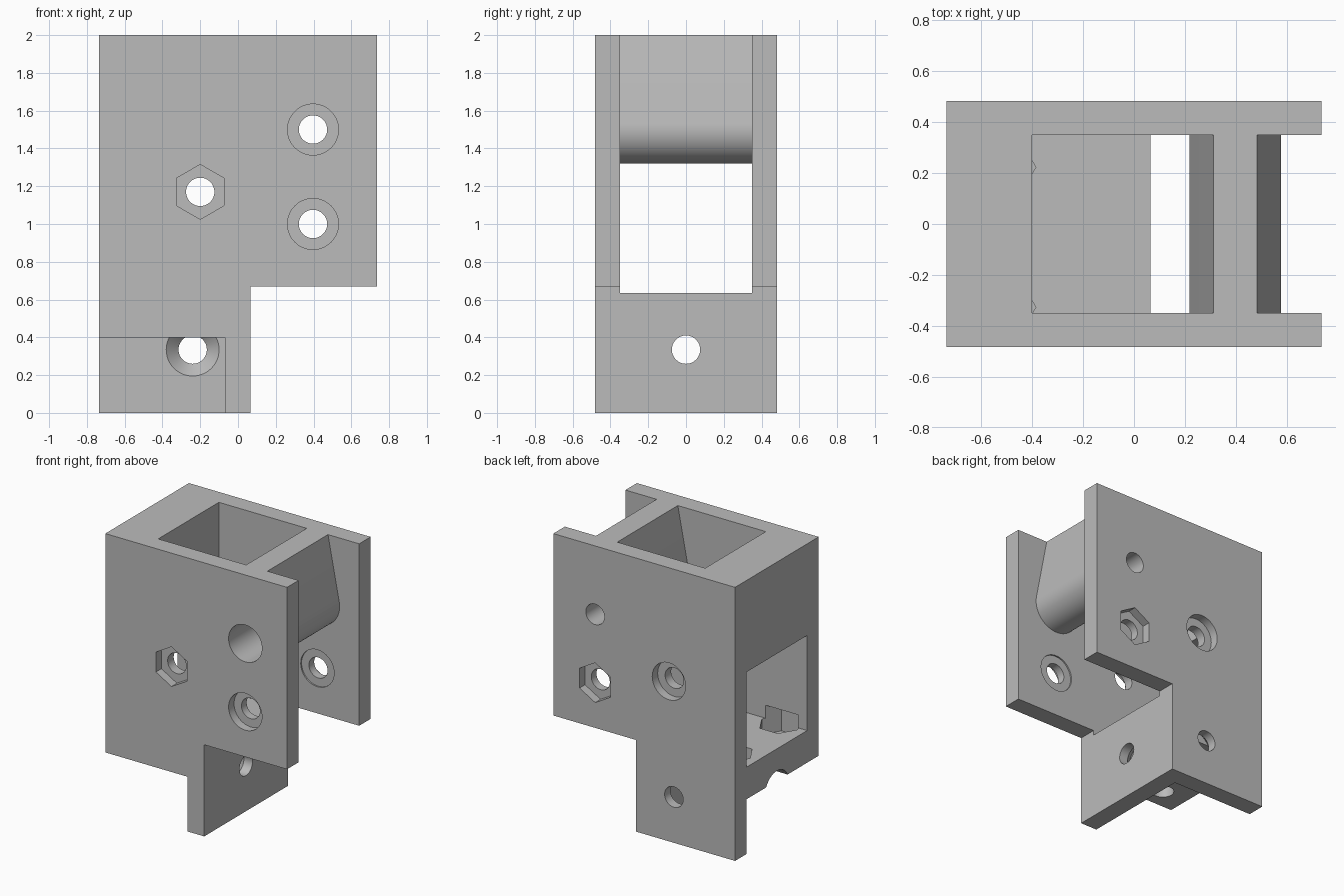
import bpy, bmesh, math
from mathutils import Vector

if "Cube" in bpy.data.objects:
    bpy.data.objects.remove(bpy.data.objects["Cube"], do_unlink=True)

grey = bpy.data.materials.new("plain grey")
grey.use_nodes = True
COLOUR = (0.5, 0.5, 0.5, 1)
grey.diffuse_color = COLOUR
grey.node_tree.nodes["Principled BSDF"].inputs["Base Color"].default_value = COLOUR


def finish(name, bm):
    bmesh.ops.recalc_face_normals(bm, faces=bm.faces)
    mesh = bpy.data.meshes.new(name)
    bm.to_mesh(mesh)
    bm.free()
    mesh.materials.append(grey)
    obj = bpy.data.objects.new(name, mesh)
    bpy.context.collection.objects.link(obj)
    return obj


def extrude_y(name, outline, y0, y1):
    """Solid from an x-z outline, between two y positions."""
    bm = bmesh.new()
    face = bm.faces.new([bm.verts.new((x, y0, z)) for x, z in outline])
    made = bmesh.ops.extrude_face_region(bm, geom=[face])["geom"]
    moved = [v for v in made if isinstance(v, bmesh.types.BMVert)]
    bmesh.ops.translate(bm, verts=moved, vec=(0, y1 - y0, 0))
    return finish(name, bm)


def bore(name, axis, a, b, stations, sides=48):
    """Turned cutter along an axis; stations are (position, radius)."""
    bm = bmesh.new()
    rings = []
    for pos, r in stations:
        ring = []
        for i in range(sides):
            t = math.tau * i / sides
            c, s = r * math.cos(t), r * math.sin(t)
            co = {"x": (pos, a + s, b + c),
                  "y": (a + s, pos, b + c),
                  "z": (a + c, b + s, pos)}[axis]
            ring.append(bm.verts.new(Vector(co)))
        rings.append(ring)
    bm.faces.new(rings[0])
    bm.faces.new(rings[-1])
    for lo, hi in zip(rings, rings[1:]):
        for i in range(sides):
            j = (i + 1) % sides
            bm.faces.new((lo[i], lo[j], hi[j], hi[i]))
    return finish(name, bm)


HOLE, HEAD, NUT = 0.075, 0.135, 0.145
WALL = 0.35      # inner face of the side plates
FLOOR = 0.635

# Stepped outer block
bracket = extrude_y("bracket_body", [
    (-0.735, 0), (0.065, 0), (0.065, 0.67), (0.735, 0.67),
    (0.735, 2), (-0.735, 2)], -0.483, 0.483)

# Inner channel, wrapping round a tapered cross wall with a rounded foot
lean, foot_r, foot_x, foot_z = 0.193, 0.18, 0.397, 1.5
top_half = (foot_r - 0.6 * math.sin(lean)) / math.cos(lean)
channel = [(-0.4, 2.1), (-0.4, 1.33), (-0.9, 1.33), (-0.9, FLOOR),
           (0.9, FLOOR), (0.9, 2.1), (foot_x + top_half, 2.1)]
STEPS = 40
for i in range(STEPS + 1):
    t = lean - (math.pi + 2 * lean) * i / STEPS
    channel.append((foot_x + foot_r * math.cos(t), foot_z + foot_r * math.sin(t)))
channel.append((foot_x - top_half, 2.1))
cutters = [extrude_y("channel_cutter", channel, -WALL, WALL)]

# Corner recess under the floor, open to the front and right
cutters.append(extrude_y("corner_cutter", [
    (-0.9, -0.1), (-0.07, -0.1), (-0.07, 0.4), (-0.9, 0.4)], -0.6, WALL))

# Cross bolts: wheel bolt, cross wall bolt and centre bolt
cutters += [
    bore("wheel_bolt_cutter", "y", 0.397, 1.0, [
        (-0.6, HEAD), (-0.42, HEAD), (-0.42, HOLE), (-0.36, HOLE),
        (-0.36, HEAD), (0.36, HEAD), (0.36, HOLE), (0.6, HOLE)]),
    bore("wheel_nut_cutter", "y", 0.397, 1.0, [(0.42, NUT), (0.6, NUT)], 6),
    bore("wall_bolt_cutter", "y", 0.397, 1.5, [
        (-0.6, HEAD), (0, HEAD), (0, HOLE), (0.6, HOLE)]),
    bore("centre_bolt_cutter", "y", -0.2, 1.17, [
        (-0.6, HOLE), (0.42, HOLE), (0.42, HEAD), (0.6, HEAD)]),
    bore("centre_nut_cutter", "y", -0.2, 1.17, [(-0.6, NUT), (-0.42, NUT)], 6),
]

# Countersunk mounting screws in the two lower plates
cutters += [
    bore("back_screw_cutter", "y", -0.24, 0.335, [
        (WALL - 0.001, 0.141), (0.415, HOLE), (0.6, HOLE)]),
    bore("side_screw_cutter", "x", 0, 0.335, [
        (-0.9, 0.14), (-0.07, 0.14), (-0.005, HOLE), (0.2, HOLE)]),
]

# Upright nut pockets and screw holes in the floor
for y in (0.223, -0.326):
    cutters.append(bore("floor_nut_cutter", "z", -0.53, y,
                        [(0.52, NUT), (0.73, NUT)], 6))
    cutters.append(bore("floor_screw_cutter", "z", -0.53, y,
                        [(0.3, HOLE), (0.6, HOLE)]))

# Cut everything, then drop the cutters
bpy.ops.object.select_all(action='DESELECT')
bpy.context.view_layer.objects.active = bracket
bracket.select_set(True)
for cutter in cutters:
    cutter.hide_render = True
    mod = bracket.modifiers.new(cutter.name, 'BOOLEAN')
    mod.operation = 'DIFFERENCE'
    mod.solver = 'EXACT'
    mod.object = cutter
    bpy.ops.object.modifier_apply(modifier=mod.name)
    bpy.data.objects.remove(cutter, do_unlink=True)

bpy.ops.object.shade_smooth_by_angle(angle=math.radians(30))
